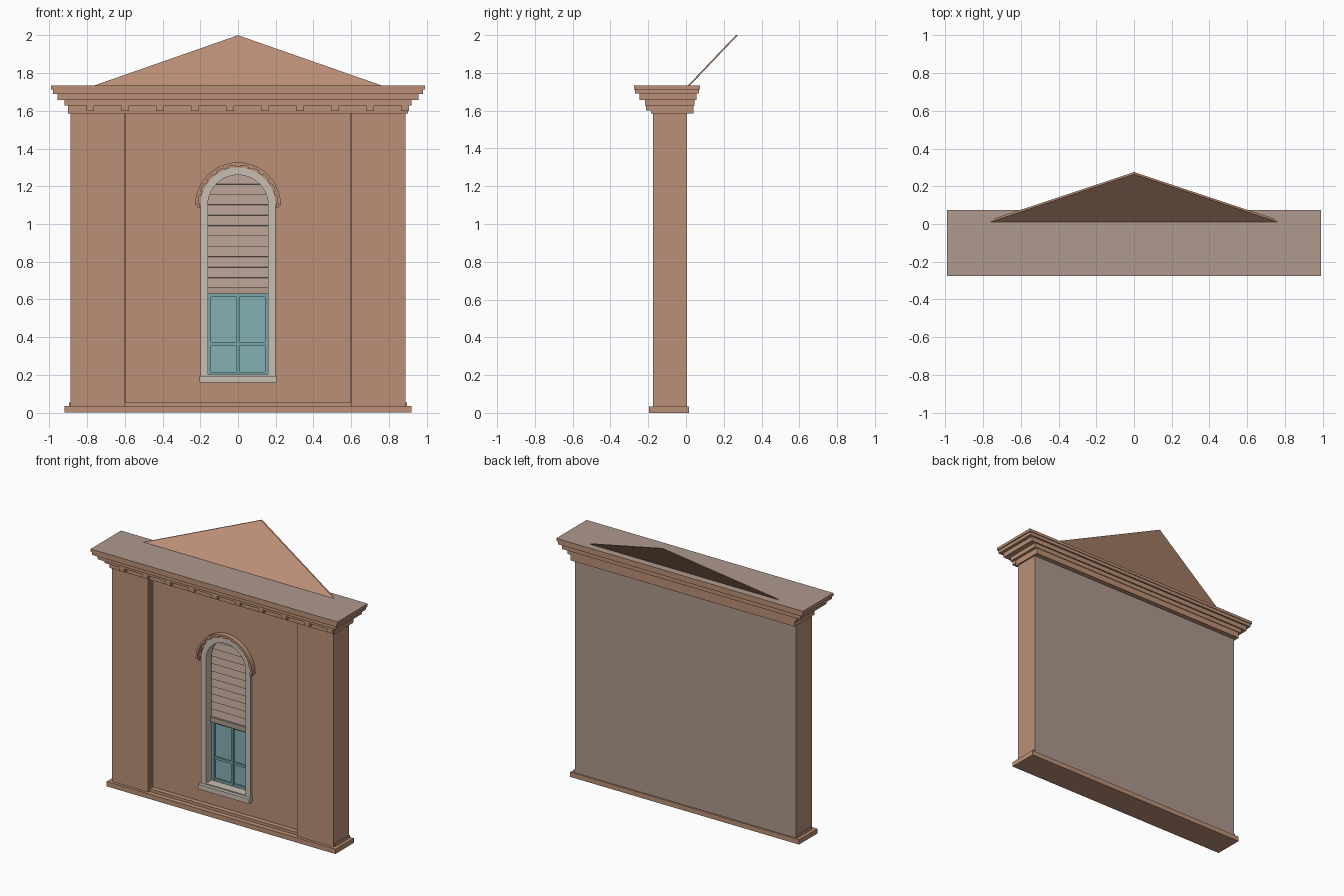
import bpy, bmesh
from math import sin, cos, pi, radians
from mathutils import Matrix

cube = bpy.data.objects.get("Cube")
if cube:
    bpy.data.objects.remove(cube, do_unlink=True)


def material(name, rgb):
    m = bpy.data.materials.new(name)
    m.use_nodes = True
    m.diffuse_color = (*rgb, 1)
    m.node_tree.nodes["Principled BSDF"].inputs["Base Color"].default_value = (*rgb, 1)
    return m


terracotta = material("terracotta", (0.50, 0.28, 0.185))
grey = material("warm_grey", (0.42, 0.32, 0.27))
stone = material("pale_stone", (0.58, 0.52, 0.445))
slat_mat = material("taupe_slats", (0.44, 0.33, 0.27))
pane_mat = material("blue_glass", (0.23, 0.434, 0.462))
sash_mat = material("blue_sash", (0.19, 0.385, 0.415))


def finish(name, bm, mats, rule=None):
    bmesh.ops.recalc_face_normals(bm, faces=bm.faces)
    if rule:
        for f in bm.faces:
            f.material_index = int(rule(f.normal))
    me = bpy.data.meshes.new(name)
    bm.to_mesh(me)
    bm.free()
    for m in mats:
        me.materials.append(m)
    ob = bpy.data.objects.new(name, me)
    bpy.context.collection.objects.link(ob)
    return ob


def add_box(bm, x, y, z, turn=None):
    size = [b - a for a, b in (x, y, z)]
    mid = [(a + b) / 2 for a, b in (x, y, z)]
    mat = Matrix.Translation(mid) @ Matrix.Diagonal((*size, 1))
    bmesh.ops.create_cube(bm, size=1, matrix=(turn @ mat) if turn else mat)


def box(name, x, y, z, mats=(terracotta,), rule=None):
    bm = bmesh.new()
    add_box(bm, x, y, z)
    return finish(name, bm, mats, rule)


def plate(name, loops, y, mat):
    """Outline in x and z (further loops are holes), extruded through y."""
    cu = bpy.data.curves.new(name, 'CURVE')
    cu.dimensions, cu.fill_mode = '2D', 'BOTH'
    cu.extrude = (y[1] - y[0]) / 2
    for pts in loops:
        sp = cu.splines.new('POLY')
        sp.points.add(len(pts) - 1)
        for p, (px, pz) in zip(sp.points, pts):
            p.co = (px, pz, 0, 1)
        sp.use_cyclic_u = True
    tmp = bpy.data.objects.new(name + "_outline", cu)
    bpy.context.collection.objects.link(tmp)
    deps = bpy.context.evaluated_depsgraph_get()
    me = bpy.data.meshes.new_from_object(tmp.evaluated_get(deps))
    bm = bmesh.new()
    bm.from_mesh(me)
    bpy.data.objects.remove(tmp, do_unlink=True)
    bpy.data.meshes.remove(me)
    bmesh.ops.remove_doubles(bm, verts=bm.verts, dist=1e-5)
    bm.transform(Matrix.Translation((0, sum(y) / 2, 0)) @ Matrix.Rotation(radians(90), 4, 'X'))
    for f in bm.faces:
        f.material_index = 0
        f.smooth = False
    return finish(name, bm, [mat])


SPRING = 1.10      # height where the arch starts


def arc(r, n=20):
    return [(-r * cos(pi * i / n), SPRING + r * sin(pi * i / n)) for i in range(n + 1)]


def arch(r, bottom):
    return [(-r, bottom)] + arc(r) + [(r, bottom)]


def ring(r0, r1):
    return arc(r1) + arc(r0)[::-1]


# Wall: core with grey back, recessed front panel, corner pilasters
box("wall_core", (-0.888, 0.888), (-0.04, 0.005), (0.02, 1.70),
    (terracotta, grey), lambda n: n.y > 0.5)
plate("front_panel", [[(-0.62, 0.02), (0.62, 0.02), (0.62, 1.62), (-0.62, 1.62)],
                      arch(0.175, 0.18)], (-0.125, -0.08), terracotta)
for side, s in (("left", 1), ("right", -1)):
    box(side + "_pilaster", sorted((s * 0.6, s * 0.888)), (-0.175, 0.0), (0.02, 1.62))
    box(side + "_pilaster_trim", sorted((s * 0.593, s * 0.61)), (-0.15, -0.05), (0.02, 1.62))

# Base
box("plinth", (-0.918, 0.918), (-0.195, 0.016), (0, 0.035))
box("base_step", (-0.895, 0.895), (-0.16, 0.004), (0.03, 0.055))

# Cornice: stacked slabs (half width, front, back, bottom, top)
slabs = [(0.90, -0.185, 0.04, 1.585, 1.63),
         (0.92, -0.216, 0.045, 1.627, 1.66),
         (0.957, -0.246, 0.055, 1.657, 1.69),
         (0.981, -0.27, 0.068, 1.69, 1.713),
         (0.99, -0.275, 0.073, 1.713, 1.733)]
for i, (w, y0, y1, z0, z1) in enumerate(slabs):
    box(f"cornice_{i + 1}", (-w, w), (y0, y1), (z0, z1), (terracotta, grey),
        (lambda n: n.z > 0.5) if i == 4 else None)

# Dentils under the cornice
bm = bmesh.new()
for i in range(10):
    x = -0.783 + i * 0.1853
    add_box(bm, (x - 0.021, x + 0.021), (-0.212, -0.18), (1.60, 1.63))
finish("dentils", bm, [terracotta])

# Pediment: thin triangular plate leaning back
bm = bmesh.new()
front = [bm.verts.new(c) for c in ((-0.77, 0.008, 1.731), (0.77, 0.008, 1.731), (0, 0.264, 2.0))]
face = bm.faces.new(front)
out = bmesh.ops.extrude_face_region(bm, geom=[face])["geom"]
bmesh.ops.translate(bm, vec=(0, 0.011, 0), verts=[v for v in out if isinstance(v, bmesh.types.BMVert)])
if len(bm.faces) == 4:
    bm.faces.new(front)
finish("pediment", bm, [terracotta])

# Window surround and sill
plate("window_surround", [arch(0.2, 0.165), arch(0.16, 0.203)], (-0.14, -0.075), stone)
box("window_sill", (-0.205, 0.205), (-0.165, -0.10), (0.16, 0.195), (stone,))

# Hood moulding with small blocks beneath
plate("hood_outer", [ring(0.212, 0.227)], (-0.162, -0.11), terracotta)
plate("hood_inner", [ring(0.199, 0.214)], (-0.145, -0.11), terracotta)
bm = bmesh.new()
for i in range(11):
    turn = Matrix.Translation((0, 0, SPRING)) @ Matrix.Rotation(radians(-90 + 18 * i), 4, 'Y')
    add_box(bm, (-0.012, 0.012), (-0.155, -0.12), (0.201, 0.214), turn)
finish("hood_blocks", bm, [terracotta])

# Louvred shutter: sloping slats above a bottom rail
bm = bmesh.new()
pitch = 0.055
for i in range(11):
    z = 0.665 + i * pitch
    tilt = Matrix.Translation((0, -0.07, z)) @ Matrix.Rotation(radians(-14), 4, 'X')
    add_box(bm, (-0.17, 0.17), (-0.004, 0.004), (-0.004, pitch + 0.004), tilt)
finish("shutter_slats", bm, [slat_mat])
box("shutter_rail", (-0.165, 0.165), (-0.088, -0.05), (0.63, 0.665), (slat_mat,))

# Sash window: glass with stiles, rails and glazing bars
box("window_glass", (-0.165, 0.165), (-0.055, -0.035), (0.19, 0.65), (pane_mat,))
bm = bmesh.new()
for x0, x1 in ((-0.165, -0.143), (-0.009, 0.009), (0.143, 0.165)):
    add_box(bm, (x0, x1), (-0.068, -0.05), (0.19, 0.64))
for z0, z1 in ((0.19, 0.217), (0.356, 0.374), (0.614, 0.64)):
    add_box(bm, (-0.165, 0.165), (-0.067, -0.05), (z0, z1))
finish("window_sash", bm, [sash_mat])
